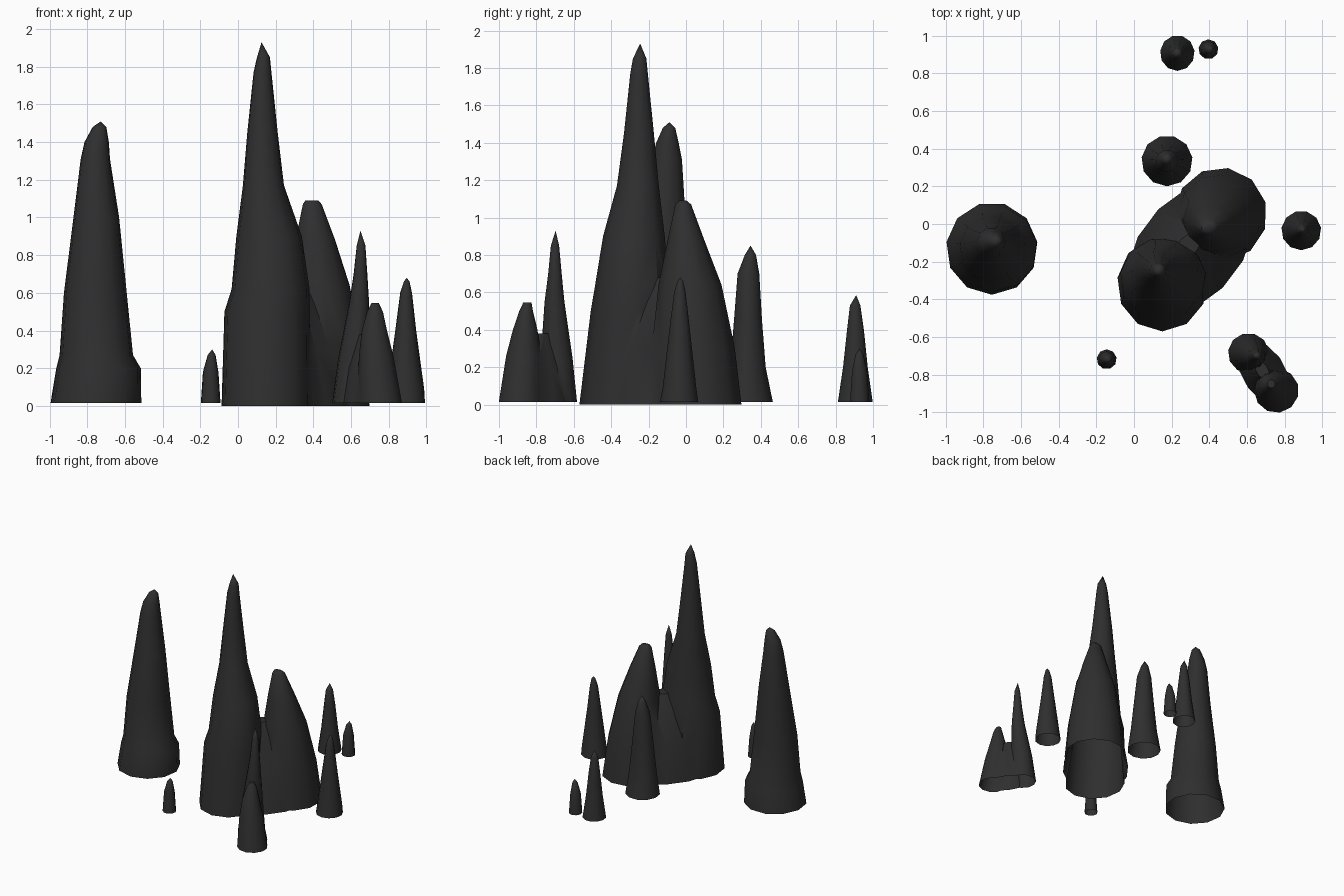
import bpy, bmesh, math

rock = bpy.data.materials.new("charcoal rock")
rock.diffuse_color = (0.028, 0.028, 0.028, 1)


def spire(name, rings, tip=None, angle=0, sides=11, sink=0.05):
    """Loft a closed spire. rings: (z, x, y, rx, ry); it runs below ground for trimming."""
    bm = bmesh.new()
    z, *rest = rings[0]
    loops = []
    ca, sa = math.cos(math.radians(angle)), math.sin(math.radians(angle))
    for z, x, y, rx, ry in [(-sink, *rest)] + rings:
        loop = []
        for i in range(sides):
            t = 2 * math.pi * (i + 0.25) / sides
            u, v = rx * 1.02 * math.cos(t), ry * 1.02 * math.sin(t)
            loop.append(bm.verts.new((x + u * ca - v * sa, y + u * sa + v * ca, z)))
        loops.append(loop)
    for a, b in zip(loops, loops[1:]):
        for i in range(sides):
            j = (i + 1) % sides
            bm.faces.new((a[i], a[j], b[j], b[i]))
    bm.faces.new(loops[0][::-1])
    top = loops[-1]
    if tip:
        p = bm.verts.new(tip)
        for i in range(sides):
            bm.faces.new((top[i], top[(i + 1) % sides], p))
    else:
        bm.faces.new(top)
    me = bpy.data.meshes.new(name)
    bm.to_mesh(me)
    bm.free()
    ob = bpy.data.objects.new(name, me)
    bpy.context.collection.objects.link(ob)
    me.materials.append(rock)
    return ob


def finish(ob, others=(), floor=0.015):
    """Merge touching spires, trim open at the floor and smooth."""
    bpy.ops.object.select_all(action='DESELECT')
    bpy.context.view_layer.objects.active = ob
    ob.select_set(True)
    for other in others:
        mod = ob.modifiers.new("merge", 'BOOLEAN')
        mod.operation, mod.solver, mod.object = 'UNION', 'EXACT', other
        bpy.ops.object.modifier_apply(modifier=mod.name)
        bpy.data.objects.remove(other)
    bm = bmesh.new()
    bm.from_mesh(ob.data)
    bmesh.ops.bisect_plane(bm, geom=bm.verts[:] + bm.edges[:] + bm.faces[:],
                           plane_co=(0, 0, floor), plane_no=(0, 0, 1), clear_inner=True)
    bm.to_mesh(ob.data)
    bm.free()
    bpy.ops.object.shade_smooth_by_angle(angle=math.radians(50))


# Large double peak with the saddle between its summits
tall = spire("double_peak", [
    (0.0, .15, -.32, .235, .245), (0.5, .155, -.29, .225, .215), (0.62, .173, -.285, .205, .2),
    (0.9, .165, -.275, .172, .165), (1.17, .135, -.255, .108, .112),
    (1.45, .13, -.25, .08, .08), (1.77, .13, -.25, .047, .047), (1.85, .135, -.247, .034, .036)],
    (.125, -.245, 1.93))
blunt = spire("blunt_peak", [
    (0.0, .46, .05, .242, .245), (0.3, .45, .04, .215, .22), (0.64, .43, .022, .165, .167),
    (0.88, .412, .0, .105, .097), (1.07, .395, -.015, .05, .042), (1.09, .392, -.017, .035, .02)],
    angle=7, sink=0.06)
saddle = spire("saddle", [
    (0.0, .30, -.13, .40, .262), (0.3, .29, -.12, .32, .2),
    (0.55, .285, -.12, .2, .11), (0.68, .28, -.125, .1, .05)], angle=49, sides=14, sink=0.07)
finish(tall, (blunt, saddle), floor=0.0)

# Small double spike at the front right
sharp = spire("double_spike", [
    (0.0, .607, -.685, .108, .106), (0.25, .617, -.69, .085, .085), (0.55, .643, -.702, .052, .053),
    (0.7, .65, -.7, .036, .036), (0.85, .653, -.7, .023, .022)], (.65, -.697, .93))
stub = spire("stub", [
    (0.0, .757, -.885, .118, .117), (0.26, .735, -.868, .092, .093), (0.4, .725, -.86, .067, .065),
    (0.5, .728, -.855, .042, .036), (0.545, .728, -.848, .02, .022)], angle=9, sink=0.06)
web = spire("web", [
    (0.0, .69, -.79, .19, .115), (0.2, .68, -.78, .13, .08), (0.38, .68, -.775, .05, .03)],
    angle=-58, sides=12, sink=0.07)
finish(sharp, (stub, web))

# Free-standing stones
finish(spire("left_stone", [
    (0.0, -.755, -.13, .24, .242), (0.2, -.74, -.132, .222, .222), (0.27, -.752, -.132, .193, .2),
    (0.6, -.757, -.13, .165, .17), (1.0, -.752, -.115, .12, .115), (1.31, -.757, -.1, .077, .08),
    (1.4, -.75, -.098, .064, .06), (1.48, -.735, -.09, .036, .033)], (-.728, -.088, 1.51)))
finish(spire("back_stone", [
    (0.0, .175, .335, .135, .135), (0.2, .175, .333, .112, .095), (0.45, .175, .333, .085, .075),
    (0.7, .175, .335, .058, .058), (0.8, .175, .345, .03, .03)], (.175, .345, .85)))
finish(spire("right_stone", [
    (0.0, .887, -.035, .105, .105), (0.09, .89, -.033, .097, .09), (0.4, .89, -.033, .055, .055),
    (0.6, .892, -.032, .031, .031), (0.66, .895, -.03, .015, .015)], (.895, -.03, .68)))
finish(spire("rear_stone", [
    (0.0, .23, .907, .092, .095), (0.2, .23, .907, .064, .066), (0.4, .23, .907, .043, .045),
    (0.53, .23, .905, .027, .028)], (.23, .91, .585)))

# Two pebble-sized stubs
for name, x, y in (("rear_pebble", .395, .927), ("front_pebble", -.145, -.718)):
    finish(spire(name, [
        (0.0, x, y, .053, .053), (0.18, x, y, .041, .041), (0.27, x + .005, y, .021, .021)],
        (x + .008, y, .3), sides=9))
